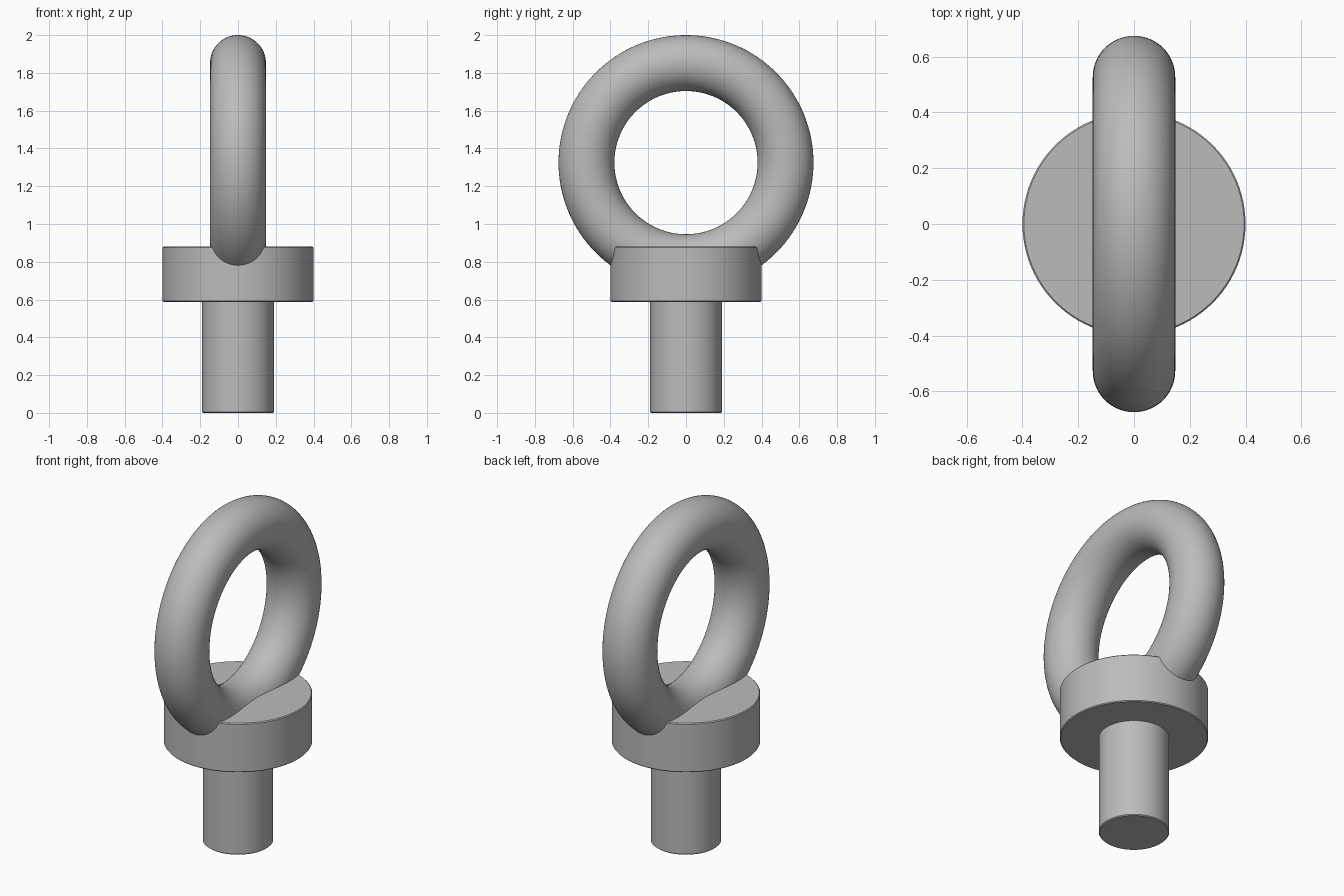
import bpy
import bmesh
import math

cube = bpy.data.objects.get("Cube")
if cube:
    bpy.data.objects.remove(cube, do_unlink=True)

# Single plain steel colour
steel = bpy.data.materials.new("steel_grey")
steel.use_nodes = True
grey = (0.5, 0.5, 0.5, 1.0)
steel.diffuse_color = grey
steel.node_tree.nodes["Principled BSDF"].inputs["Base Color"].default_value = grey


def finish(obj, name):
    obj.name = name
    obj.data.name = name
    obj.data.materials.append(steel)
    bpy.ops.object.shade_smooth_by_angle(angle=math.radians(30))


def chamfered_cylinder(name, radius, bottom, top, chamfer):
    """Upright cylinder with a fine chamfer on both rims."""
    bpy.ops.mesh.primitive_cylinder_add(
        vertices=96, radius=radius, depth=top - bottom,
        location=(0, 0, (bottom + top) / 2))
    obj = bpy.context.object
    bm = bmesh.new()
    bm.from_mesh(obj.data)
    rims = [e for e in bm.edges if abs(e.verts[0].co.z - e.verts[1].co.z) < 1e-5]
    bmesh.ops.bevel(bm, geom=rims, offset=chamfer, segments=1, affect='EDGES')
    bm.to_mesh(obj.data)
    bm.free()
    finish(obj, name)


# Shank and collar
chamfered_cylinder("shank", 0.19, 0.0, 0.62, 0.005)
chamfered_cylinder("collar", 0.40, 0.588, 0.88, 0.005)

# Lifting ring standing in the YZ plane, sunk into the collar
bpy.ops.mesh.primitive_torus_add(
    major_segments=128, minor_segments=64, major_radius=0.527,
    minor_radius=0.148, location=(0, 0, 1.325), rotation=(0, math.pi / 2, 0))
finish(bpy.context.object, "lifting_ring")
